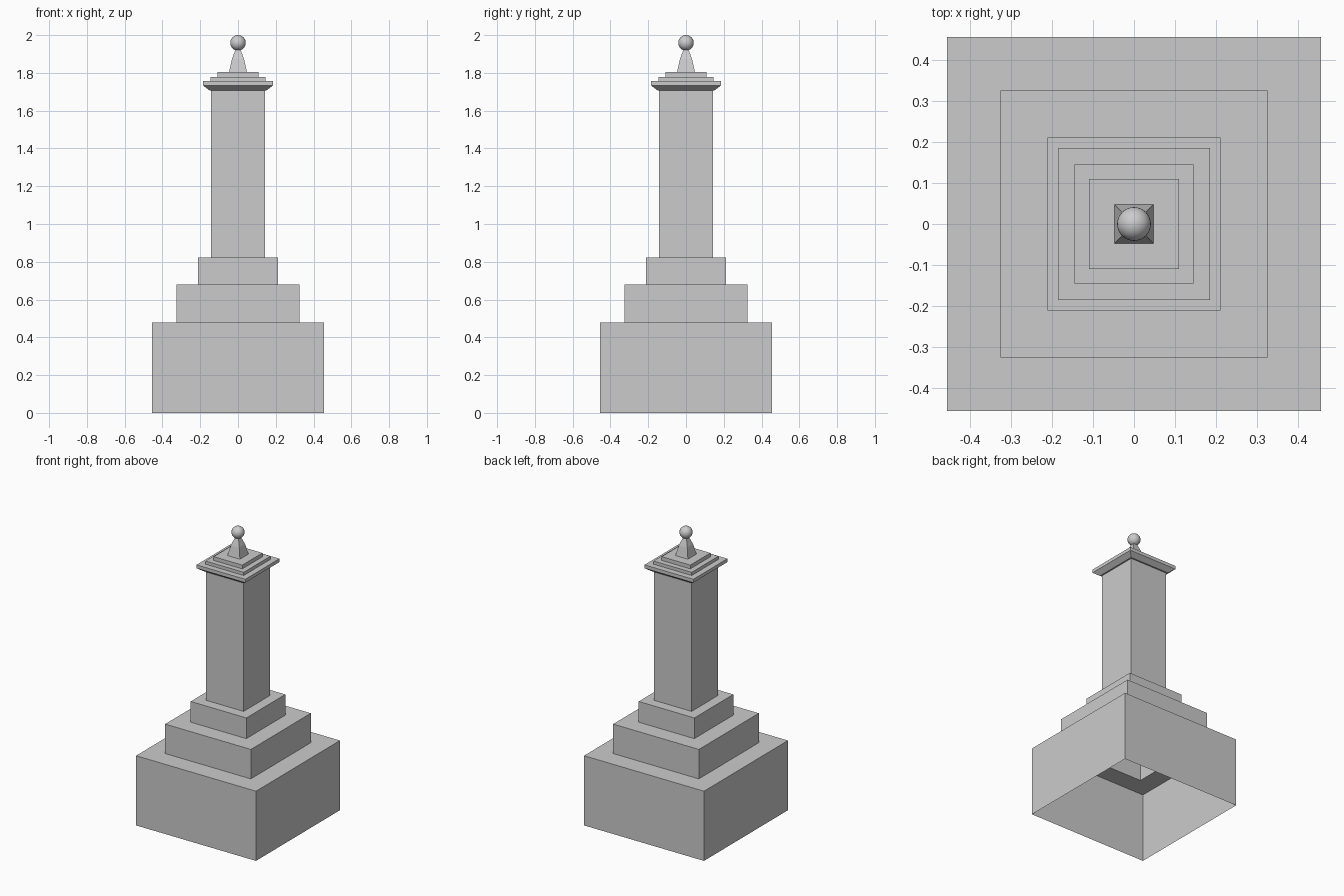
import bpy, bmesh

if "Cube" in bpy.data.objects:
    bpy.data.objects.remove(bpy.data.objects["Cube"])


def square_shell(name, profile, close_top=False):
    """Open square shell swept through (half width, height) pairs."""
    bm = bmesh.new()
    rings = [[bm.verts.new((sx * h, sy * h, z))
              for sx, sy in ((-1, -1), (1, -1), (1, 1), (-1, 1))]
             for h, z in profile]
    for low, high in zip(rings, rings[1:]):
        for i in range(4):
            j = (i + 1) % 4
            bm.faces.new((low[i], low[j], high[j], high[i]))
    if close_top:
        bm.faces.new(rings[-1])
    mesh = bpy.data.meshes.new(name)
    bm.to_mesh(mesh)
    bm.free()
    obj = bpy.data.objects.new(name, mesh)
    bpy.context.collection.objects.link(obj)
    return obj


# Stepped plinth, hollow and open underneath
square_shell("base_block", [(0.455, 0), (0.455, 0.478), (0.325, 0.478)])
square_shell("middle_step", [(0.325, 0.478), (0.325, 0.68), (0.211, 0.68)])
square_shell("upper_step", [(0.211, 0.68), (0.211, 0.822), (0.142, 0.822)])

# Tall square shaft
square_shell("shaft", [(0.142, 0.822), (0.142, 1.708)])

# Cap with sloped underside and stepped top
square_shell("cap", [(0.142, 1.708), (0.152, 1.708), (0.185, 1.733),
                     (0.185, 1.756), (0.145, 1.756), (0.145, 1.778),
                     (0.109, 1.778), (0.109, 1.804), (0.047, 1.804)])

# Tapered finial stem
square_shell("finial_stem", [(0.047, 1.804), (0.032, 1.873), (0.013, 1.925)],
             close_top=True)

# Ball on top
bpy.ops.mesh.primitive_uv_sphere_add(segments=32, ring_count=16, radius=0.041,
                                     location=(0, 0, 1.959))
ball = bpy.context.object
ball.name = "finial_ball"
bpy.ops.object.shade_smooth()
